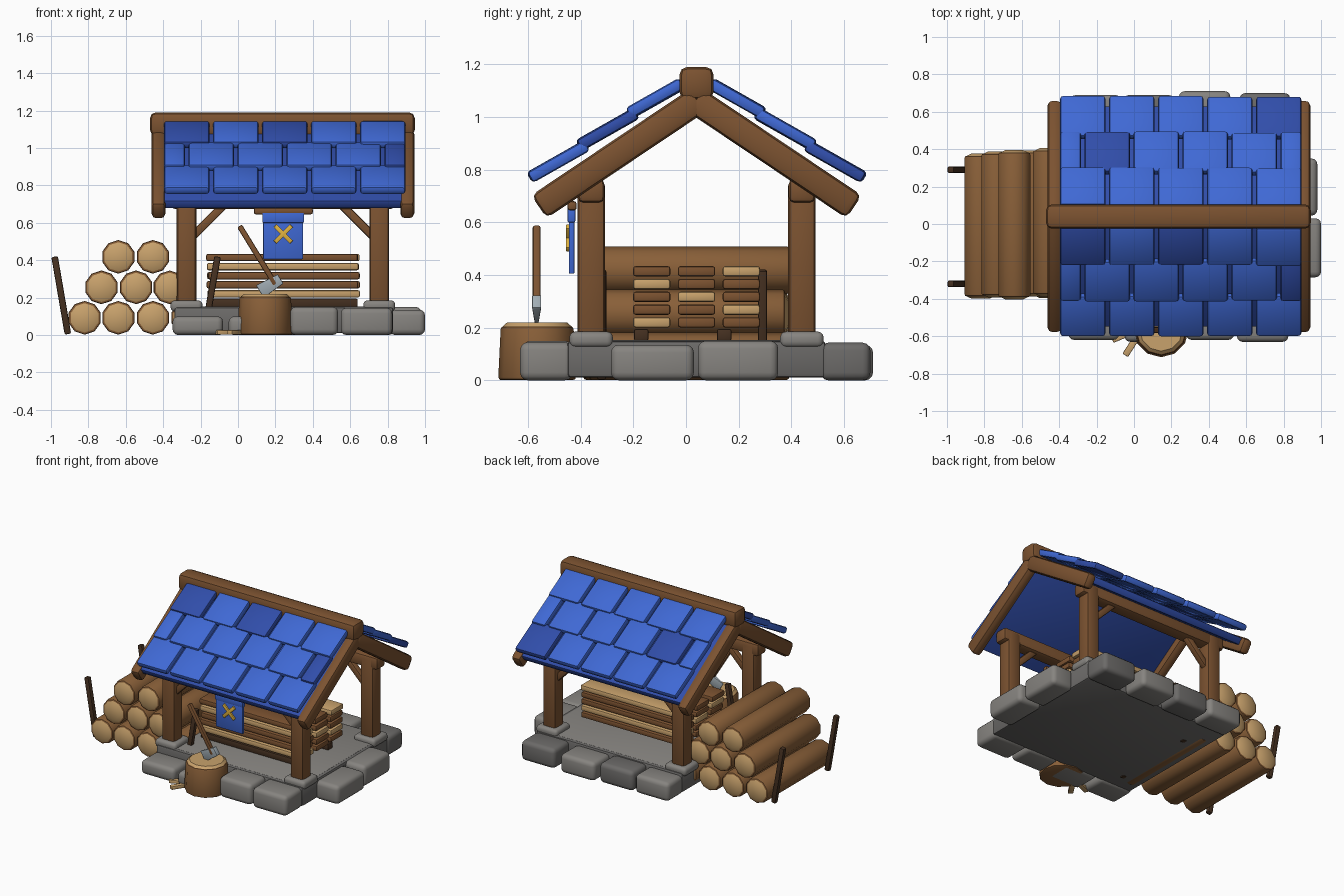
import bpy, bmesh, math, random
from mathutils import Matrix, Vector, Euler

if "Cube" in bpy.data.objects:
    bpy.data.objects.remove(bpy.data.objects["Cube"])
random.seed(4)


def mat(name, *rgb):
    m = bpy.data.materials.new(name)
    m.diffuse_color = (*rgb, 1)
    m.use_nodes = True
    m.node_tree.nodes["Principled BSDF"].inputs["Base Color"].default_value = m.diffuse_color
    return m


WOOD = mat("wood", .20, .085, .03)
BARK = mat("bark", .25, .115, .04)
TAN = mat("cut_wood", .58, .36, .15)
DARK = mat("dark_wood", .06, .03, .015)
BLUE = mat("blue", .05, .14, .66)
NAVY = mat("dark_blue", .03, .075, .40)
GOLD = mat("gold", .75, .45, .05)
STONE = mat("stone", .24, .23, .215)
STONE2 = mat("dark_stone", .15, .145, .14)
STEEL = mat("steel", .36, .42, .46)


def finish(name, bm, loc, rot, m):
    bm.transform(Matrix.Translation(loc) @ Euler(rot).to_matrix().to_4x4())
    me = bpy.data.meshes.new(name)
    bm.to_mesh(me)
    bm.free()
    for p in me.polygons:
        p.use_smooth = True
    me.set_sharp_from_angle(angle=math.radians(35))
    me.materials.append(m)
    ob = bpy.data.objects.new(name, me)
    bpy.context.collection.objects.link(ob)
    return ob


def box(name, size, loc, m, rot=(0, 0, 0), bev=.012, seg=2, taper=None):
    bm = bmesh.new()
    bmesh.ops.create_cube(bm, size=1)
    for v in bm.verts:
        v.co = Vector(c * s for c, s in zip(v.co, size))
        if taper and v.co.x < 0:
            v.co.y *= taper[0]
            v.co.z *= taper[1]
    if bev:
        bmesh.ops.bevel(bm, geom=bm.edges[:], offset=bev, segments=seg, profile=.5, affect='EDGES')
    return finish(name, bm, loc, rot, m)


def span(name, x, y, z, m, **k):
    """Rounded box from its limits on each axis."""
    return box(name, [b - a for a, b in (x, y, z)], [(a + b) / 2 for a, b in (x, y, z)], m, **k)


def cone(name, r1, r2, h, loc, m, rot=(0, 0, 0), n=10, bev=0):
    bm = bmesh.new()
    bmesh.ops.create_cone(bm, cap_ends=True, segments=n, radius1=r1, radius2=r2, depth=h)
    if bev:
        rim = [e for e in bm.edges if abs(e.verts[0].co.z - e.verts[1].co.z) < 1e-5]
        bmesh.ops.bevel(bm, geom=rim, offset=bev, segments=2, profile=.5, affect='EDGES')
    return finish(name, bm, loc, rot, m)


CX, CY = .24, .04   # centre of the shelter

# Stone floor and surrounding stones
span("floor_slab", (-.34, .83), (-.45, .53), (.01, .15), STONE2, bev=.015)
span("floor_top", (-.32, .81), (-.43, .51), (.13, .153), STONE, bev=.008)
for i, (a, b, h) in enumerate([(-.35, -.08, .10), (-.05, .22, .10), (.28, .535, .15), (.55, .825, .145)]):
    span(f"front_stone_{i}", (a, b), (-.62 - .01 * (i % 2), -.43), (0, h), STONE, bev=.03, seg=3)
for i, (a, b, y) in enumerate([(-.34, -.07, .69), (-.055, .215, .69), (.24, .515, .71), (.565, .835, .70)]):
    span(f"back_stone_{i}", (a, b), (.51, y), (0, .135 + .008 * (i % 2)), (STONE, STONE2)[i % 2], bev=.03, seg=3)
for i, (a, b, x) in enumerate([(-.285, .03, 1.0), (.045, .35, .98)]):
    span(f"right_stone_{i}", (.81, x), (a, b), (0, .135 + .015 * i), STONE, bev=.03, seg=3)

# Posts, foot stones, plates and braces
for sx in (-1, 1):
    for sy in (-1, 1):
        x, y = CX + sx * .515, CY + sy * .4
        box("post_foot", (.17, .165, .06), (x, y, .155), STONE, bev=.022, seg=3)
        box("post", (.105, .105, .60), (x, y, .46), WOOD, bev=.022)
        box("post_brace", (.045, .045, .24), (x - sx * .115, y, .61), WOOD, rot=(0, -sx * .785, 0), bev=.01)
for sy in (-1, 1):
    box("wall_plate", (1.2, .10, .09), (CX, CY + sy * .4, .72), WOOD, bev=.02)

# Roof frame and decking
PITCH = math.atan(.67)
for s in (-1, 1):
    for x in (-.425, .905):
        box("rafter", (.075, .73, .105), (x, CY + s * .295, .862), WOOD, rot=(-s * PITCH, 0, 0), bev=.025)
    box("roof_deck", (1.28, .70, .05), (CX, CY + s * .287, .89), NAVY, rot=(-s * PITCH, 0, 0), bev=.01)
span("ridge_beam", (-.47, .945), (-.025, .105), (1.065, 1.19), WOOD, bev=.03)

# Staggered roof tiles
T = math.radians(29.5)
dark = {(1, 0, 4), (1, 1, 1), (-1, 2, 0), (-1, 2, 2), (-1, 1, 5)}
for s in (-1, 1):
    for r in range(3):
        edges = [-.402 + .262 * i for i in range(6)]
        if r == 1:
            edges = [-.402] + [-.271 + .262 * i for i in range(5)] + [.908]
        length = (.25, .25, .235)[r]
        for i, (a, b) in enumerate(zip(edges, edges[1:])):
            tip = .625 - .19 * r + random.uniform(-.004, .004)
            d = tip - math.cos(T) * length / 2 + math.sin(T) * .022
            z = .75 + .122 * r + math.sin(T) * length / 2 + math.cos(T) * .022
            box("roof_tile", (b - a - .02, length, .046), ((a + b) / 2 - .003, CY + s * d, z),
                NAVY if (s, r, i) in dark else BLUE, rot=(-s * T, 0, 0), bev=.015)

# Stacked planks on skids
for y in (-.17, .145):
    span("plank_skid", (-.16, .64), (y - .028, y + .028), (.15, .195), DARK, bev=.008)
tan_col = [0, 2, 1, 0, 2]
for k in range(5):
    for c in range(3):
        y, z, j = -.13 + .17 * c, .22 + .0485 * k, random.uniform(-.008, .008)
        span("plank", (-.165 + j, .645 + j), (y - .071, y + .071), (z - .0195, z + .0195),
             TAN if tan_col[k] == c else WOOD, bev=.01)

# Log pile with cut ends, held by leaning stakes
for row, xs in enumerate([(-.82, -.64, -.455, -.27), (-.73, -.545, -.365), (-.64, -.455)]):
    for x in xs:
        z, half, dy = .092 + .163 * row, random.uniform(.375, .39), random.uniform(-.012, .012)
        cone("log", .09, .09, 2 * half, (x, dy, z), BARK, rot=(math.pi / 2, 0, 0), bev=.01)
        for s in (-1, 1):
            cone("log_end", .08, .05, .014, (x, dy + s * (half + .006), z), TAN, rot=(-s * math.pi / 2, 0, 0))
for s in (-1, 1):
    for y in (-.32, .29):
        box("pile_stake", (.035, .035, .42), (-.545 + s * .40, y, .212), DARK, rot=(0, s * .17, 0), bev=.008)

# Chopping stump, axe and wood chips
cone("stump", .148, .138, .205, (.145, -.565, .1035), BARK, n=12, bev=.012)
cone("stump_top", .13, .115, .014, (.145, -.565, .212), TAN, n=12)
box("axe_handle", (.03, .03, .37), (.105, -.567, .425), WOOD, rot=(0, -.55, 0), bev=.008)
box("axe_head", (.13, .036, .058), (.172, -.567, .266), STEEL, rot=(0, -.55, 0), bev=.005, taper=(.25, 1.35))
for x, y, a in [(-.07, -.60, .4), (-.19, -.56, -.2), (-.02, -.66, 1.0)]:
    box("wood_chip", (.10, .035, .025), (x, y, .014), TAN, rot=(0, 0, a), bev=.005)

# Hanging banner with crossed emblem
span("banner_rod", (.085, .40), (-.45, -.415), (.645, .68), WOOD, bev=.01)
span("banner_cloth", (.135, .348), (-.445, -.423), (.405, .655), BLUE, bev=.005)
span("banner_band", (.13, .353), (-.45, -.42), (.60, .655), BLUE, bev=.005)
for s in (-1, 1):
    box("banner_cross", (.125, .014, .024), (.242, -.449, .54), GOLD, rot=(0, s * .785, 0), bev=.004)
